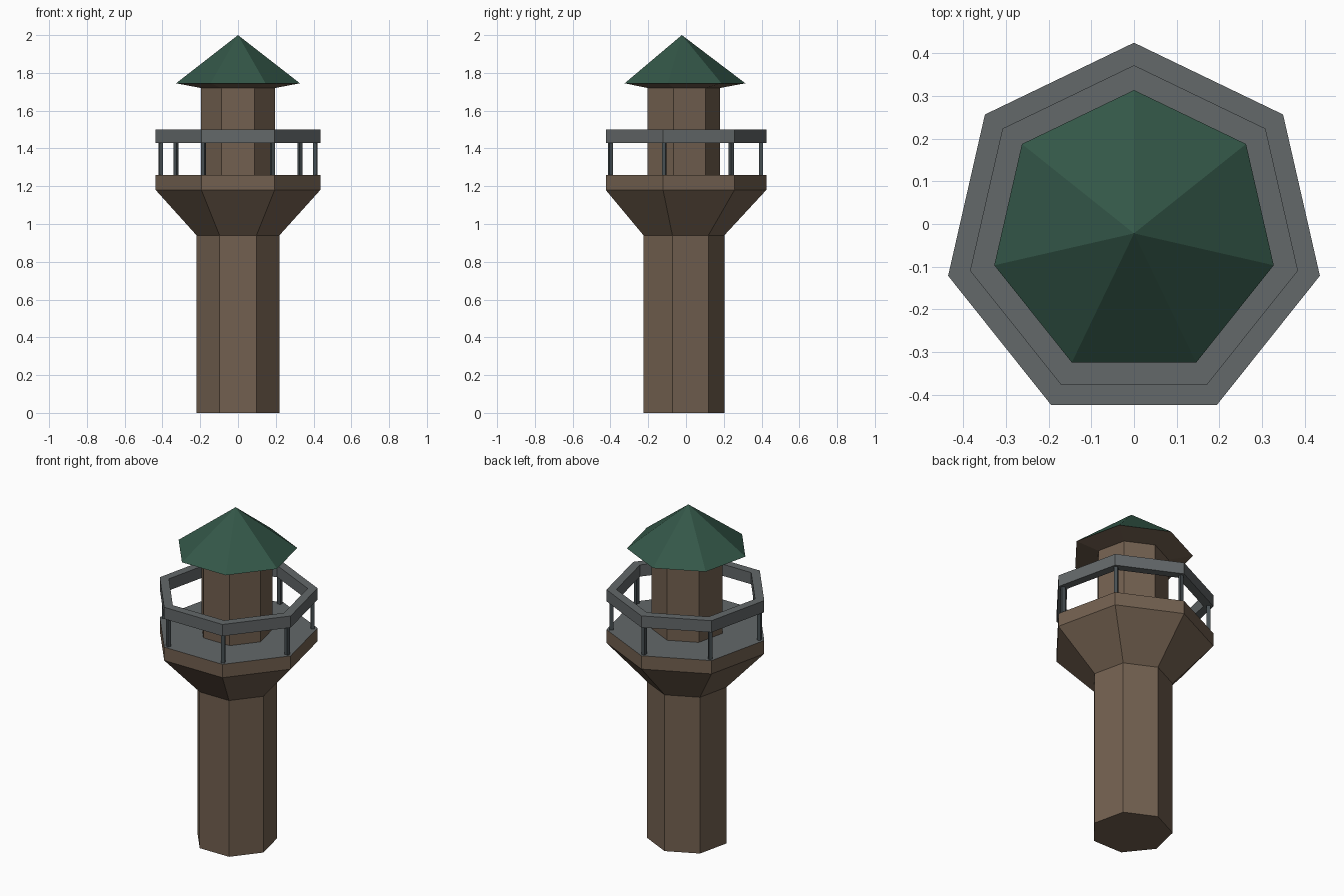
import bpy, bmesh, math

if "Cube" in bpy.data.objects:
    bpy.data.objects.remove(bpy.data.objects["Cube"])

SIDES = 7
CY = -0.022  # heptagon centre, so that the bounds are centred on y = 0


def material(name, rgb):
    m = bpy.data.materials.new(name)
    m.diffuse_color = (*rgb, 1)
    m.use_nodes = True
    m.node_tree.nodes["Principled BSDF"].inputs["Base Color"].default_value = m.diffuse_color
    return m


BROWN = material("brown_stone", (0.170, 0.118, 0.080))
GREY = material("grey_slate", (0.125, 0.138, 0.142))
DARK = material("dark_iron", (0.062, 0.077, 0.084))
GREEN = material("green_roof", (0.034, 0.095, 0.065))


def loft(name, profile, mats, sides=SIDES, centre=(0, CY), turn=math.pi / 2,
         closed=False, rule=None):
    """Stack of polygon rings from (radius, z) pairs, capped or closed on itself."""
    bm = bmesh.new()
    rings = []
    for r, z in profile:
        if r == 0:
            rings.append([bm.verts.new((*centre, z))] * sides)
        else:
            angles = [turn + 2 * math.pi * i / sides for i in range(sides)]
            rings.append([bm.verts.new((centre[0] + r * math.cos(a),
                                        centre[1] + r * math.sin(a), z)) for a in angles])
    pairs = list(zip(rings, rings[1:]))
    if closed:
        pairs.append((rings[-1], rings[0]))
    for a, b in pairs:
        for i in range(sides):
            j = (i + 1) % sides
            bm.faces.new(list(dict.fromkeys((a[i], a[j], b[j], b[i]))))
    if not closed:
        for ring in (rings[0], rings[-1]):
            if len(set(ring)) > 2:
                bm.faces.new(ring)
    bmesh.ops.recalc_face_normals(bm, faces=bm.faces)
    if rule:
        for f in bm.faces:
            f.material_index = rule(f)
    me = bpy.data.meshes.new(name)
    bm.to_mesh(me)
    bm.free()
    for m in mats:
        me.materials.append(m)
    ob = bpy.data.objects.new(name, me)
    bpy.context.collection.objects.link(ob)
    return ob


# Shaft flaring out to the balcony, with a grey walkway on top
loft("shaft_and_balcony", [(0.225, 0), (0.225, 0.94), (0.447, 1.18), (0.447, 1.26)],
     [BROWN, GREY], rule=lambda f: int(f.normal.z > 0.9))

# Upper room
loft("upper_room", [(0.202, 1.25), (0.202, 1.72)], [BROWN])

# Roof: green above the eaves, brown soffit below
loft("roof", [(0.202, 1.72), (0.336, 1.745), (0, 2.0)],
     [GREEN, BROWN], rule=lambda f: int(f.normal.z < 0))

# Handrail ring
loft("handrail", [(0.447, 1.43), (0.447, 1.50), (0.393, 1.50), (0.393, 1.43)],
     [GREY], closed=True)

# Railing posts, one at each corner
for i in range(SIDES):
    a = math.pi / 2 + 2 * math.pi * i / SIDES
    loft(f"railing_post_{i + 1}", [(0.0145, 1.255), (0.0145, 1.435)], [DARK], sides=4,
         centre=(0.42 * math.cos(a), CY + 0.42 * math.sin(a)), turn=a + math.pi / 4)
